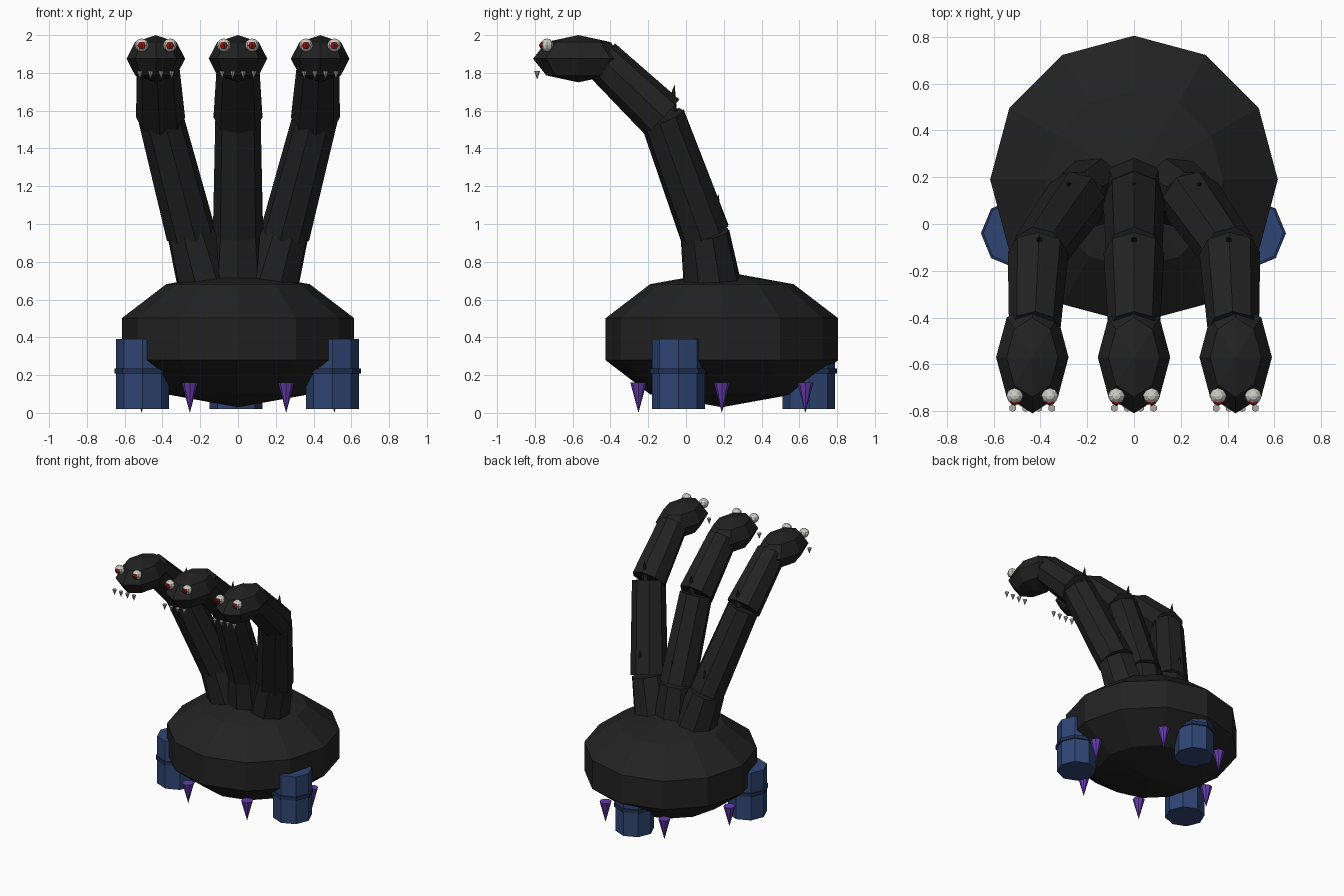
import bpy
from math import cos, sin, radians
from mathutils import Vector

if "Cube" in bpy.data.objects:
    bpy.data.objects.remove(bpy.data.objects["Cube"], do_unlink=True)


def material(name, rgb):
    m = bpy.data.materials.new(name)
    m.use_nodes = True
    m.diffuse_color = (*rgb, 1)
    m.node_tree.nodes["Principled BSDF"].inputs["Base Color"].default_value = (*rgb, 1)
    return m


black = material("black skin", (0.016, 0.016, 0.016))
blue = material("blue leg", (0.029, 0.06, 0.175))
navy = material("navy band", (0.016, 0.03, 0.085))
purple = material("purple claw", (0.13, 0.045, 0.42))
white = material("eye white", (0.6, 0.6, 0.55))
red = material("red iris", (0.5, 0.01, 0.01))
bone = material("grey tooth", (0.42, 0.4, 0.38))


def finish(name, mat):
    ob = bpy.context.object
    ob.name = name
    ob.data.materials.append(mat)
    return ob


def ball(name, centre, size, segments, rings, mat):
    bpy.ops.mesh.primitive_uv_sphere_add(segments=segments, ring_count=rings, radius=1, location=centre)
    ob = finish(name, mat)
    ob.scale = size
    return ob


def limb(name, start, end, r1, r2, sides, mat):
    """Tapered prism from start to end; a zero radius makes a spike."""
    a, b = Vector(start), Vector(end)
    d = b - a
    bpy.ops.mesh.primitive_cone_add(vertices=sides, radius1=r1, radius2=r2, depth=d.length,
                                    location=(a + b) / 2,
                                    rotation=d.to_track_quat('Z', 'Y').to_euler())
    return finish(name, mat)


# Body
BODY_Y = 0.19
ball("body", (0, BODY_Y, 0.39), (0.647, 0.647, 0.36), 12, 5, black)

# Claws in a ring under the body
for i in range(6):
    a = radians(60 * i)
    x, y = 0.51 * cos(a), BODY_Y + 0.51 * sin(a)
    limb("claw", (x, y, 0.16), (x, y, 0), 0.043, 0, 8, purple)

# Three legs, each with a band
for name, x, y in (("left", 0.5, -0.04), ("right", -0.505, -0.04), ("back", -0.01, 0.65)):
    limb(name + "_leg", (x, y, 0.02), (x, y, 0.39), 0.14, 0.14, 8, blue)
    limb(name + "_leg_band", (x, y, 0.208), (x, y, 0.234), 0.15, 0.15, 8, navy)

# Three necks with heads
for name, s in (("left", 1), ("middle", 0), ("right", -1)):
    base = (0.165 * s, 0.145, 0.64)
    low = (0.25 * s, 0.1, 0.95)
    high = (0.41 * s, -0.125, 1.565)
    end = (0.425 * s, -0.45, 1.875)
    limb(name + "_neck_base", base, low, 0.155, 0.13, 8, black)
    limb(name + "_neck_middle", low, high, 0.133, 0.12, 8, black)
    limb(name + "_neck_top", high, end, 0.13, 0.11, 8, black)

    # Spines on the back of the neck
    limb(name + "_low_spine", (0.28 * s, 0.16, 1.04), (0.28 * s, 0.172, 1.16), 0.03, 0, 6, black)
    limb(name + "_high_spine", (0.405 * s, -0.08, 1.6), (0.405 * s, -0.06, 1.74), 0.032, 0, 6, black)

    # Head
    hx = 0.435 * s
    ball(name + "_head", (hx, -0.57, 1.875), (0.155, 0.24, 0.125), 8, 4, black)

    # Eyes
    for side in (-1, 1):
        ex = hx + 0.075 * side
        ball(name + "_eye", (ex, -0.735, 1.947), (0.037, 0.034, 0.035), 8, 6, white)
        ball(name + "_iris", (ex, -0.762, 1.945), (0.022, 0.013, 0.02), 8, 4, red)
        ball(name + "_pupil", (ex, -0.772, 1.945), (0.008, 0.006, 0.008), 6, 4, black)

    # Teeth
    for i in range(4):
        tx = hx + 0.056 * (i - 1.5)
        limb(name + "_tooth", (tx, -0.788, 1.81), (tx, -0.788, 1.765), 0.016, 0, 6, bone)
